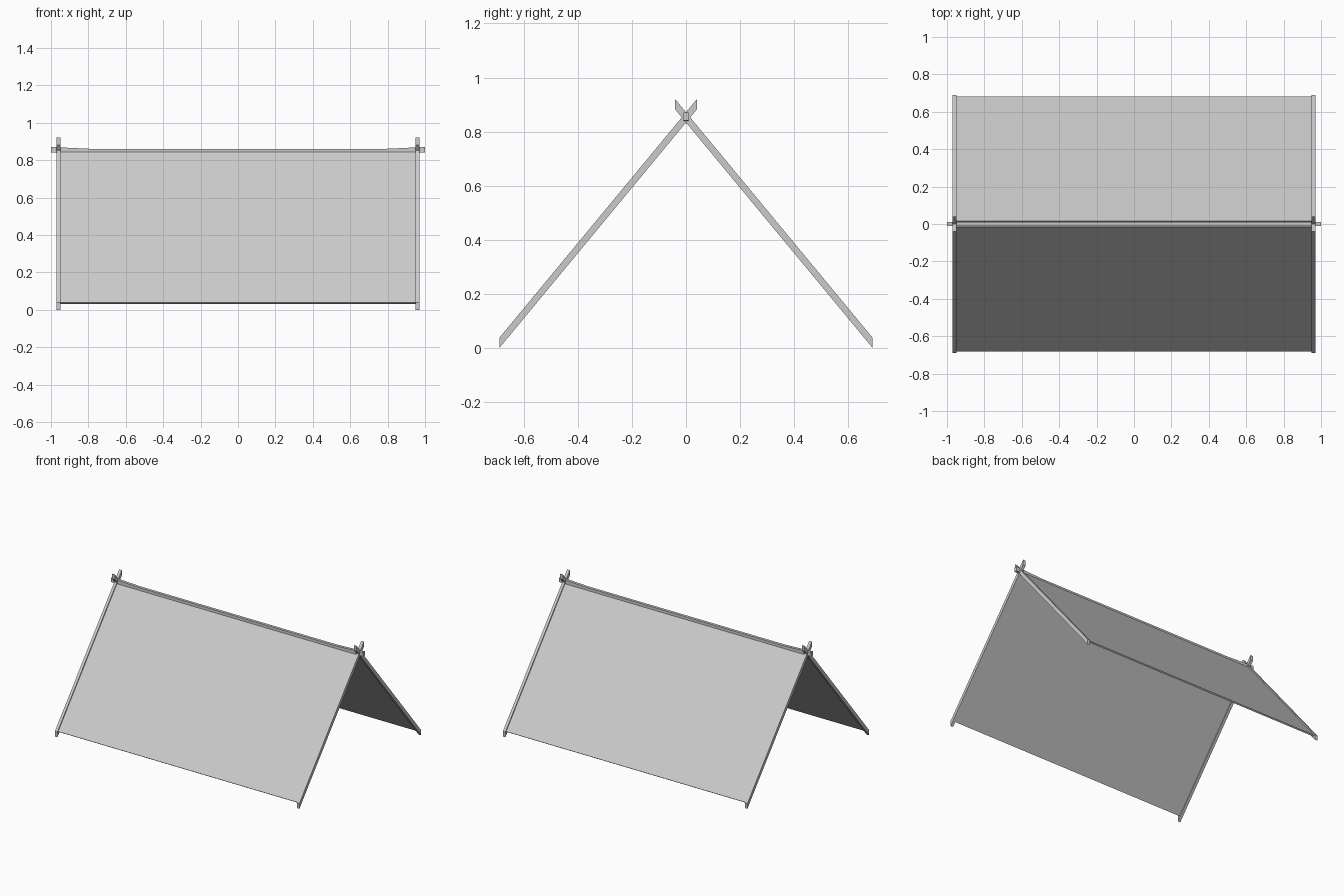
import bpy
import bmesh
from mathutils import Vector

cube = bpy.data.objects.get("Cube")
if cube:
    bpy.data.objects.remove(cube, do_unlink=True)

grey = bpy.data.materials.new("light grey")
grey.use_nodes = True
colour = (0.6, 0.6, 0.6, 1)
grey.diffuse_color = colour
grey.node_tree.nodes["Principled BSDF"].inputs["Base Color"].default_value = colour


def loft(name, rings):
    """Join matching cross-sections into one closed solid."""
    bm = bmesh.new()
    loops = [[bm.verts.new(p) for p in ring] for ring in rings]
    for a, b in zip(loops, loops[1:]):
        for i in range(len(a)):
            j = (i + 1) % len(a)
            bm.faces.new((a[i], a[j], b[j], b[i]))
    bm.faces.new(loops[0])
    bm.faces.new(loops[-1])
    bmesh.ops.recalc_face_normals(bm, faces=bm.faces)
    mesh = bpy.data.meshes.new(name)
    bm.to_mesh(mesh)
    bm.free()
    mesh.materials.append(grey)
    obj = bpy.data.objects.new(name, mesh)
    bpy.context.collection.objects.link(obj)


def extrude_x(name, profile, x0, x1):
    loft(name, [[(x, y, z) for y, z in profile] for x in (x0, x1)])


# Leaning poles, cut upright at both ends and crossing above the ridge
foot, tip = Vector((-0.69, 0.0)), Vector((0.04, 0.882))
rise = Vector((0, 0.038))
slope = (tip - foot).normalized()
outward = Vector((-slope.y, slope.x))
pole = [foot, tip, tip + rise, foot + rise]

# Thin cloth panel running along the middle of the poles
low = foot + rise / 2 + slope * 0.02
high = low + slope * 1.045
half = outward * 0.005
panel = [low - half, high - half, high + half, low + half]

for side, label in ((1, "front"), (-1, "back")):
    mirrored = [(side * p.x, p.y) for p in pole]
    for x, end in ((-0.96, "right"), (0.96, "left")):
        extrude_x(f"{label}_{end}_pole", mirrored, x - 0.01, x + 0.01)
    extrude_x(f"{label}_cloth", [(side * p.x, p.y) for p in panel], -0.95, 0.95)

# Ridge beam, sagging slightly between the pole crossings
stations = [(-1, 0.871), (-0.95, 0.868), (-0.78, 0.86),
            (0.78, 0.86), (0.95, 0.868), (1, 0.871)]
loft("ridge_beam", [[(x, -0.01, z - 0.03), (x, 0.01, z - 0.03),
                     (x, 0.01, z), (x, -0.01, z)] for x, z in stations])
